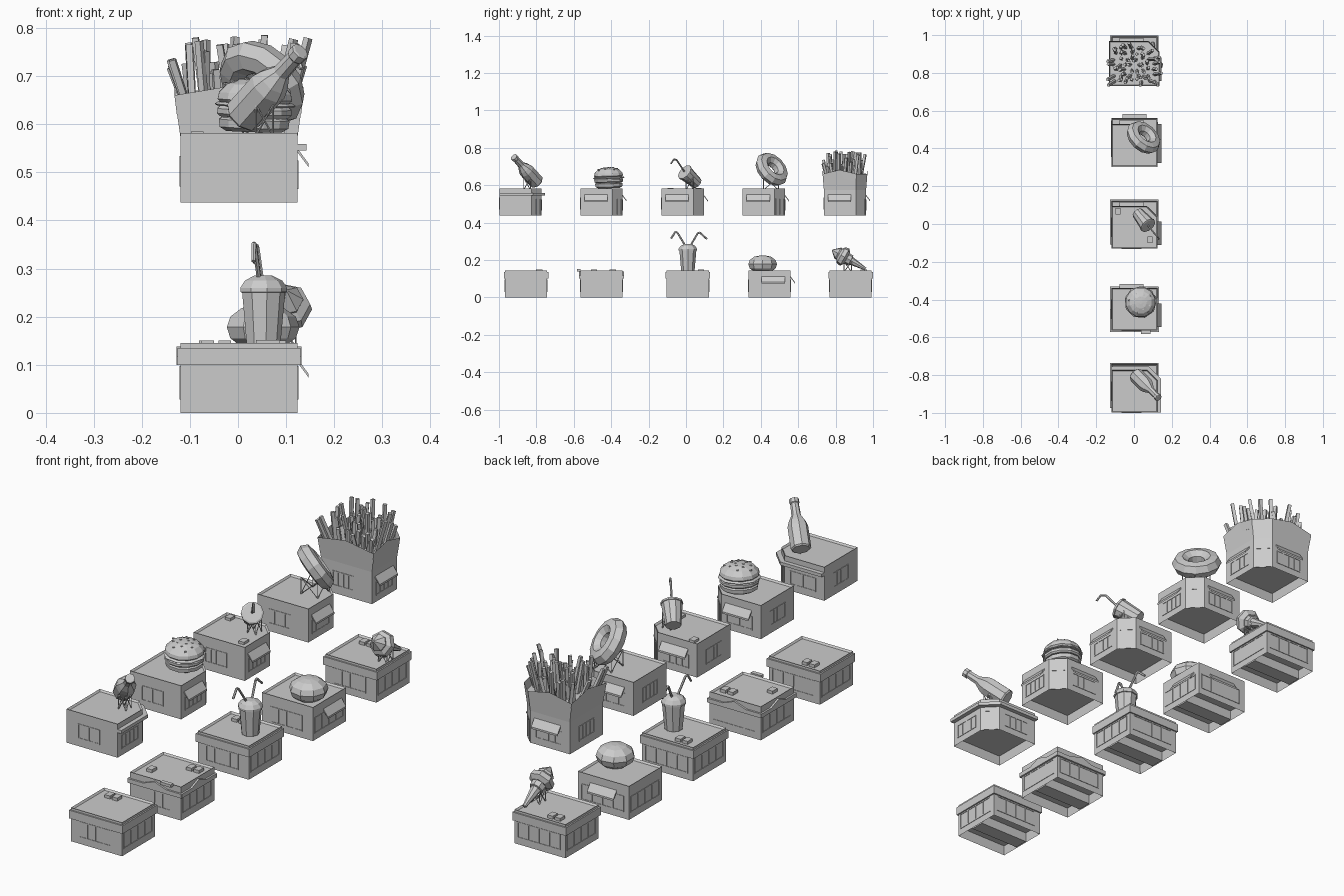
import bpy, bmesh, math, random
from mathutils import Vector, Matrix

cube = bpy.data.objects.get("Cube")
if cube:
    bpy.data.objects.remove(cube)
random.seed(4)

grey = bpy.data.materials.new("plain grey")
grey.use_nodes = True
grey.diffuse_color = (0.6, 0.6, 0.6, 1)
grey.node_tree.nodes["Principled BSDF"].inputs["Base Color"].default_value = (0.6, 0.6, 0.6, 1)

HX, HY, CUT, WALL = 0.122, 0.113, 0.055, 0.145


def finish(name, bm):
    bmesh.ops.recalc_face_normals(bm, faces=bm.faces)
    me = bpy.data.meshes.new(name)
    bm.to_mesh(me)
    bm.free()
    me.materials.append(grey)
    ob = bpy.data.objects.new(name, me)
    bpy.context.collection.objects.link(ob)
    return ob


def add_box(bm, c, s, m=Matrix()):
    bmesh.ops.create_cube(bm, size=1, matrix=m @ Matrix.Translation(c) @ Matrix.Diagonal((*s, 1)))


def add_rod(bm, a, b, r1, r2=None, n=4):
    a, b = Vector(a), Vector(b)
    q = (b - a).to_track_quat('Z', 'Y').to_matrix().to_4x4()
    bmesh.ops.create_cone(bm, cap_ends=True, segments=n, radius1=r1, radius2=r1 if r2 is None else r2,
                          depth=(b - a).length, matrix=Matrix.Translation((a + b) / 2) @ q)


def aim(pos, direction):
    return Matrix.Translation(pos) @ Vector(direction).to_track_quat('Z', 'Y').to_matrix().to_4x4()


def lathe(name, profile, n, m):
    # Rings of n sides through (radius, height) points
    bm = bmesh.new()
    rings = [[bm.verts.new(m @ Vector((r * math.cos(i * math.tau / n), r * math.sin(i * math.tau / n), z)))
              for i in range(n)] for r, z in profile]
    for lo, hi in zip(rings, rings[1:]):
        for i in range(n):
            bm.faces.new((lo[i], lo[(i + 1) % n], hi[(i + 1) % n], hi[i]))
    bm.faces.new(rings[0])
    bm.faces.new(rings[-1])
    return finish(name, bm)


def plan(cut, grow=0):
    x, y = HX + grow, HY + grow
    pts = [(-x, y), (-x, -y), (x, -y)]
    return pts + ([(x, y - cut), (x - cut, y)] if cut else [(x, y)])


def prism(bm, pts, z0, z1, m):
    vs = [bm.verts.new(m @ Vector((x, y, z0))) for x, y in pts]
    base = bm.faces.new(vs)
    new = bmesh.ops.extrude_face_region(bm, geom=[base], use_keep_orig=True)["geom"]
    bmesh.ops.translate(bm, vec=(0, 0, z1 - z0), verts=[g for g in new if isinstance(g, bmesh.types.BMVert)])
    return base, [g for g in new if isinstance(g, bmesh.types.BMFace)][0]


def sink(bm, face, thick, dz):
    bmesh.ops.inset_region(bm, faces=[face], thickness=thick, use_even_offset=True)
    bmesh.ops.translate(bm, vec=(0, 0, dz), verts=face.verts[:])


def side(base, angle, dist):
    # Wall frame: x along the wall, -y outwards, z up from the floor
    return base @ Matrix.Rotation(math.radians(angle), 4, 'Z') @ Matrix.Translation((0, -dist, 0))


def window(name, m, u, w, z0, z1, panes):
    bm = bmesh.new()
    t = 0.004
    for z in (z0, z1):
        add_box(bm, (u, 0, z), (w + t, t, t), m)
    for i in range(panes + 1):
        add_box(bm, (u - w / 2 + w * i / panes, 0, (z0 + z1) / 2), (t, t, z1 - z0), m)
    finish(name, bm)


def awning(name, m, u, w):
    bm = bmesh.new()
    ends = [[bm.verts.new(m @ Vector((x, -o, z))) for o, z in
             ((0, .112), (.022, .082), (.022, .074), (.018, .08), (0, .104))] for x in (u - w / 2, u + w / 2)]
    bm.faces.new(ends[0])
    bm.faces.new(ends[1])
    for i in range(5):
        j = (i + 1) % 5
        bm.faces.new((ends[0][i], ends[0][j], ends[1][j], ends[1][i]))
    finish(name, bm)


def shell(name, base, cut):
    bm = bmesh.new()
    floor, roof = prism(bm, plan(cut), 0, WALL, base)
    bmesh.ops.recalc_face_normals(bm, faces=bm.faces)
    sink(bm, roof, 0.006, -0.008)
    sink(bm, floor, 0.005, 0.04)
    finish(name + "_walls", bm)


def roof_units(name, base, spots):
    bm = bmesh.new()
    for x, y in spots:
        add_box(bm, (x, y, WALL - 0.002), (0.026, 0.034, 0.014), base)
    finish(name + "_roof_units", bm)


def corner_shop(name, cy, awnings=True):
    base = Matrix.Translation((0.002, cy, 0.437))
    shell(name, base, CUT)
    front, right = side(base, 0, HY), side(base, 90, HX)
    back, left = side(base, 180, HY), side(base, 270, HX)
    window(name + "_front_window", front, -0.015, 0.1, 0.035, 0.095, 4)
    window(name + "_left_window", left, 0, 0.1, 0.035, 0.095, 4)
    window(name + "_right_window", right, -0.03, 0.11, 0.03, 0.085, 4)
    window(name + "_back_window", back, 0.02, 0.12, 0.03, 0.085, 4)
    window(name + "_door", side(base, 135, 0.127), -0.006, 0.06, 0.003, 0.09, 2)
    if awnings:
        awning(name + "_right_awning", right, -0.03, 0.124)
        awning(name + "_back_awning", back, 0.015, 0.126)
    else:
        # Continuous canopy round the two shop sides and the cut corner
        bm = bmesh.new()
        x, y, c = HX, HY, CUT
        o = 0.018
        prism(bm, [(x, -y), (x + o, -y), (x + o, y - c + o / 2), (x - c + o / 2, y + o), (-x, y + o),
                   (-x, y), (x - c, y), (x, y - c)], 0.108, 0.122, base)
        finish(name + "_canopy", bm)


def box_shop(name, cy, band=True):
    base = Matrix.Translation((0.002, cy, 0))
    shell(name, base, 0)
    for label, a, d, w in (("front", 0, HY, .15), ("right", 90, HX, .19), ("back", 180, HY, .2), ("left", 270, HX, .19)):
        window(f"{name}_{label}_window", side(base, a, d), -0.005, w, 0.03, 0.095, 4)
    bm = bmesh.new()
    add_box(bm, (0, 0, 0.02), (2 * HX - 0.01, 0.06, 0.04), base)
    finish(name + "_floor_beam", bm)
    if band:
        bm = bmesh.new()
        prism(bm, plan(0, 0.006), 0.1, 0.135, base)
        finish(name + "_fascia", bm)
        roof_units(name, base, ((-0.065, 0.07), (-0.03, 0.07)))
    return base


def truss(name, x, y, w, z0, z1):
    bm = bmesh.new()
    c = [Vector((x + sx * w, y + sy * w, z0)) for sx, sy in ((-1, -1), (1, -1), (1, 1), (-1, 1))]
    up = Vector((0, 0, z1 - z0))
    for a, b in zip(c, c[1:] + c[:1]):
        for p, q in ((a, a + up), (a, b + up), (b, a + up)):
            add_rod(bm, p, q, 0.002)
    finish(name, bm)


def straw(name, pts):
    bm = bmesh.new()
    for a, b in zip(pts, pts[1:]):
        add_rod(bm, a, b, 0.005, n=6)
    finish(name, bm)


# Upper row of corner shops
corner_shop("bottle_shop", -0.885, False)
corner_shop("burger_shop", -0.452)
corner_shop("drink_shop", -0.018)
corner_shop("donut_shop", 0.416)
corner_shop("fries_shop", 0.85)
roof_units("drink_shop", Matrix.Translation((0, -0.018, 0.435)), ((0.085, -0.065), (-0.085, 0.085)))

# Leaning bottle
lathe("bottle", [(.036, 0), (.041, .006), (.041, .1), (.034, .122), (.019, .15), (.017, .2), (.02, .203), (.02, .22),
                 (.015, .222)], 8, aim((.008, -.797, .615), (.125, -.127, .14)))
truss("bottle_stand", 0.055, -0.85, 0.018, 0.575, 0.64)

# Burger
spot = aim((.033, -.412, .585), (.03, -.03, 1))
lathe("bottom_bun", [(.06, 0), (.074, .008), (.076, .024), (.07, .028)], 12, spot)
lathe("patty", [(.074, .03), (.08, .036), (.08, .046), (.074, .052)], 12, spot)
lathe("lettuce", [(.083, .052), (.086, .055), (.078, .06)], 9, spot)
lathe("top_bun", [(.072, .058), (.08, .066), (.077, .08), (.06, .098), (.032, .108), (.008, .11)], 12, spot)
bm = bmesh.new()
for i in range(16):
    a, r = i * 2.4, 0.015 + 0.0034 * i
    seed_z = 0.11 - 0.008 * (r / 0.05) ** 2
    add_box(bm, (r * math.cos(a), r * math.sin(a), seed_z), (.008, .005, .005), spot)
finish("sesame_seeds", bm)

# Leaning cup with straw
lean = aim((.02, .058, .61), (.9, -1.1, 1))
lathe("leaning_cup", [(.032, 0), (.042, .095), (.045, .096), (.045, .104), (.038, .107)], 10, lean)
straw("leaning_straw", [lean @ Vector((0, 0, .1)), Vector((.108, -.05, .735)), Vector((.122, -.066, .738)),
                        Vector((.132, -.08, .715))])
truss("cup_stand", 0.065, 0.02, 0.02, 0.575, 0.645)

# Donut on its stand
bm = bmesh.new()
ring = aim((.05, .458, .685), (.55, .6, .55))
rows = []
for i in range(12):
    a = i * math.tau / 12
    rows.append([bm.verts.new(ring @ Vector(((.066 + .036 * math.cos(b)) * math.cos(a),
                 (.066 + .036 * math.cos(b)) * math.sin(a), .034 * math.sin(b))))
                 for b in (k * math.tau / 7 for k in range(7))])
for i in range(12):
    for k in range(7):
        p, q, l = rows[i], rows[(i + 1) % 12], (k + 1) % 7
        bm.faces.new((p[k], q[k], q[l], p[l]))
finish("donut", bm)
truss("donut_stand", 0.05, 0.455, 0.04, 0.575, 0.645)

# Fries in a flared carton
bm = bmesh.new()
base = Matrix.Translation((.002, .85, 0))
_, top = prism(bm, plan(CUT), 0.575, 0.66, base)
bmesh.ops.recalc_face_normals(bm, faces=bm.faces)
for v in top.verts:
    v.co.x += (v.co.x - .002) * 0.1
    v.co.y += (v.co.y - .85) * 0.06
edges = [e for e in top.edges if e.calc_length() > 0.1]
mids = bmesh.ops.subdivide_edges(bm, edges=edges, cuts=1)["geom_inner"]
for v in mids:
    if isinstance(v, bmesh.types.BMVert):
        v.co.z += 0.022
bm.faces.ensure_lookup_table()
sink(bm, max(bm.faces, key=lambda f: f.calc_center_median().z), 0.005, -0.04)
finish("fries_carton", bm)
bm = bmesh.new()
for i in range(8):
    for j in range(7):
        u, v = (i - 3.5) / 3.5, (j - 3) / 3
        if u + v > 1.5:
            continue
        foot = Vector((.002 + u * .095, .845 + v * .082, .6))
        tip = foot + Vector((u * .03 + random.uniform(-.025, .025), v * .012 + random.uniform(-.02, .02),
                             random.uniform(.1, .185)))
        add_rod(bm, foot, tip, 0.0095)
finish("fries", bm)

# Lower row of box shops
box_shop("plain_shop", -0.855)
base = box_shop("gable_shop", -0.452, False)
roof_units("gable_shop", base, ((-.07, -.04), (.05, .06), (.085, .06)))
for label, angle, d, w in (("right", 90, HX, HY), ("left", 270, HX, HY), ("front", 0, HY, HX), ("back", 180, HY, HX)):
    # Signboard with a raised middle
    m = side(base, angle, d)
    bm = bmesh.new()
    vs = [bm.verts.new(m @ Vector((u * w, -o, z))) for o in (0, .008) for u, z in
          ((-1.05, .1), (1.05, .1), (1.05, .118), (.45, .118), (0, .138), (-.45, .118), (-1.05, .118))]
    bm.faces.new(vs[:7])
    bm.faces.new(vs[7:])
    for i in range(7):
        j = (i + 1) % 7
        bm.faces.new((vs[i], vs[j], vs[7 + j], vs[7 + i]))
    finish(f"gable_shop_{label}_sign", bm)
bm = bmesh.new()
add_box(bm, (.06, -.122, .145), (.05, .018, .012), base)
finish("gable_shop_ledge", bm)
box_shop("soda_shop", 0.01)
base = box_shop("bun_shop", 0.447, False)
awning("bun_shop_right_awning", side(base, 90, HX), 0.02, 0.124)
awning("bun_shop_back_awning", side(base, 180, HY), 0.0, 0.126)
box_shop("cone_shop", 0.88)

# Upright cup with two straws
lathe("soda_cup", [(.036, .14), (.046, .25), (.05, .251), (.05, .26), (.04, .275), (.02, .285)], 9,
      Matrix.Translation((.052, .01, 0)))
straw("soda_straw_front", [(.045, 0, .27), (.035, -.045, .345), (.033, -.056, .352), (.032, -.08, .315)])
straw("soda_straw_back", [(.05, .02, .27), (.04, .062, .342), (.038, .073, .347), (.036, .112, .312)])

# Round bun
lathe("round_bun", [(.045, .137), (.07, .155), (.078, .178), (.07, .2), (.045, .218), (.015, .224)], 9,
      Matrix.Translation((.05, .41, 0)))

# Ice cream cone lying on a stand
axis = aim((.1, .96, .152), (0, -.15, .085))
lathe("wafer_cone", [(.008, 0), (.022, .09), (.03, .092), (.032, .125)], 8, axis)
lathe("ice_cream", [(.035, .115), (.054, .128), (.05, .15), (.034, .162), (.036, .17), (.004, .205)], 7, axis)
truss("cone_stand", 0.1, 0.865, 0.02, 0.137, 0.19)
